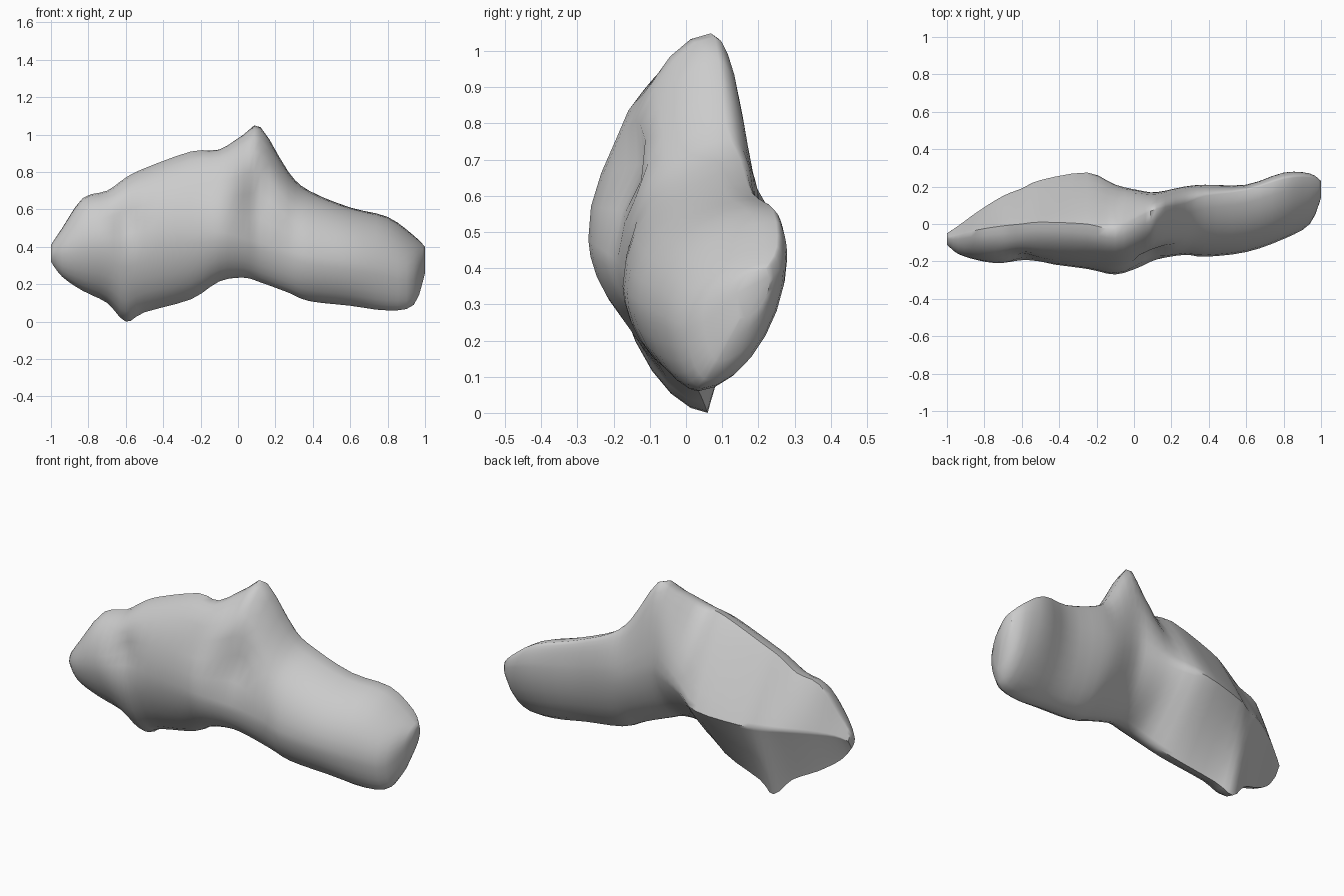
import bpy, math
from mathutils import Vector

if "Cube" in bpy.data.objects:
    bpy.data.objects.remove(bpy.data.objects["Cube"])

# Cross-sections along x: x, top z, top y, bottom z, bottom y, front y, front z, back y, back z
S = [
    (-1.0, .41, -.07, .32, -.08, -.11, .36, -.05, .37),
    (-.94, .50, -.06, .24, -.07, -.16, .38, -.01, .40),
    (-.83, .66, -.03, .165, -.02, -.195, .42, .07, .42),
    (-.70, .70, -.01, .10, .03, -.215, .45, .15, .43),
    (-.60, .77, .0, .0, .06, -.205, .47, .19, .43),
    (-.50, .82, .01, .05, .04, -.21, .48, .235, .44),
    (-.25, .91, .0, .12, .0, -.24, .48, .275, .47),
    (-.10, .92, -.03, .215, -.07, -.27, .48, .21, .52),
    (.03, 1.0, .04, .235, -.07, -.23, .45, .18, .58),
    (.12, 1.04, .08, .21, -.05, -.19, .42, .17, .60),
    (.27, .80, .11, .155, -.03, -.165, .38, .20, .52),
    (.38, .70, .15, .11, .0, -.175, .35, .21, .50),
    (.60, .61, .18, .085, .02, -.15, .32, .21, .45),
    (.80, .56, .24, .06, .03, -.08, .28, .275, .44),
    (.94, .46, .25, .09, .06, .0, .25, .27, .40),
    (1.0, .40, .22, .26, .15, .14, .33, .23, .36),
]
# Hollows in the front face: x, z, radius, depth
DENTS = [(.09, .65, .08, .07), (-.60, .54, .10, .04), (-.12, .74, .10, .02)]
Q = 7      # points per quarter section
SUB = 3    # rings per section


def blend(a, b, c, d, t):
    return [.5 * (2*q + (r-p)*t + (2*p-5*q+4*r-s)*t*t + (3*q-p-3*r+s)*t**3)
            for p, q, r, s in zip(a, b, c, d)]


def section(s):
    x, zt, yt, zb, yb, yf, zf, yk, zk = s
    # the left half has flat sloping back faces, the right half round ones
    back = 1.5 - .45 * math.tanh(6 * x + .6)
    quarters = [(yt, zt, yk, zk, back, 0), (yb, zb, yk, zk, back + .1, 1),
                (yb, zb, yf, zf, 1.15, 0), (yt, zt, yf, zf, 1.05, 1)]
    pts = []
    for ye, ze, ys, zs, power, flip in quarters:
        for i in range(Q):
            a = math.pi / 2 * i / Q
            if flip:
                a = math.pi / 2 - a
            u, v = max(0, math.sin(a)) ** power, max(0, math.cos(a)) ** power
            pts.append(Vector((x, ye + (ys-ye)*u, zs + (ze-zs)*v)))
    # push the hollows into the front half
    for p in pts[2*Q:]:
        for dx, dz, r, depth in DENTS:
            p.y += depth * math.exp(-((p.x-dx)**2 + (p.z-dz)**2) / (r*r))
    return pts


# Loft the lumpy body
rings = []
for i in range(len(S) - 1):
    a, d = S[max(i-1, 0)], S[min(i+2, len(S)-1)]
    for k in range(SUB):
        rings.append(section(blend(a, S[i], S[i+1], d, k / SUB)))
rings.append(section(S[-1]))
n = 4 * Q
verts = [p for r in rings for p in r]
low = min(p.z for p in verts)
for p in verts:
    p.z -= low
faces = [(i*n+j, i*n+(j+1) % n, (i+1)*n+(j+1) % n, (i+1)*n+j)
         for i in range(len(rings)-1) for j in range(n)]
faces += [tuple(reversed(range(n))), tuple(range(len(verts)-n, len(verts)))]

mesh = bpy.data.meshes.new("rock_body")
mesh.from_pydata(verts, [], faces)
body = bpy.data.objects.new("rock_body", mesh)
bpy.context.collection.objects.link(body)
bpy.context.view_layer.objects.active = body
body.select_set(True)
bpy.ops.object.mode_set(mode='EDIT')
bpy.ops.mesh.select_all(action='SELECT')
bpy.ops.mesh.normals_make_consistent(inside=False)
bpy.ops.object.mode_set(mode='OBJECT')
bpy.ops.object.shade_smooth_by_angle(angle=math.radians(50))
